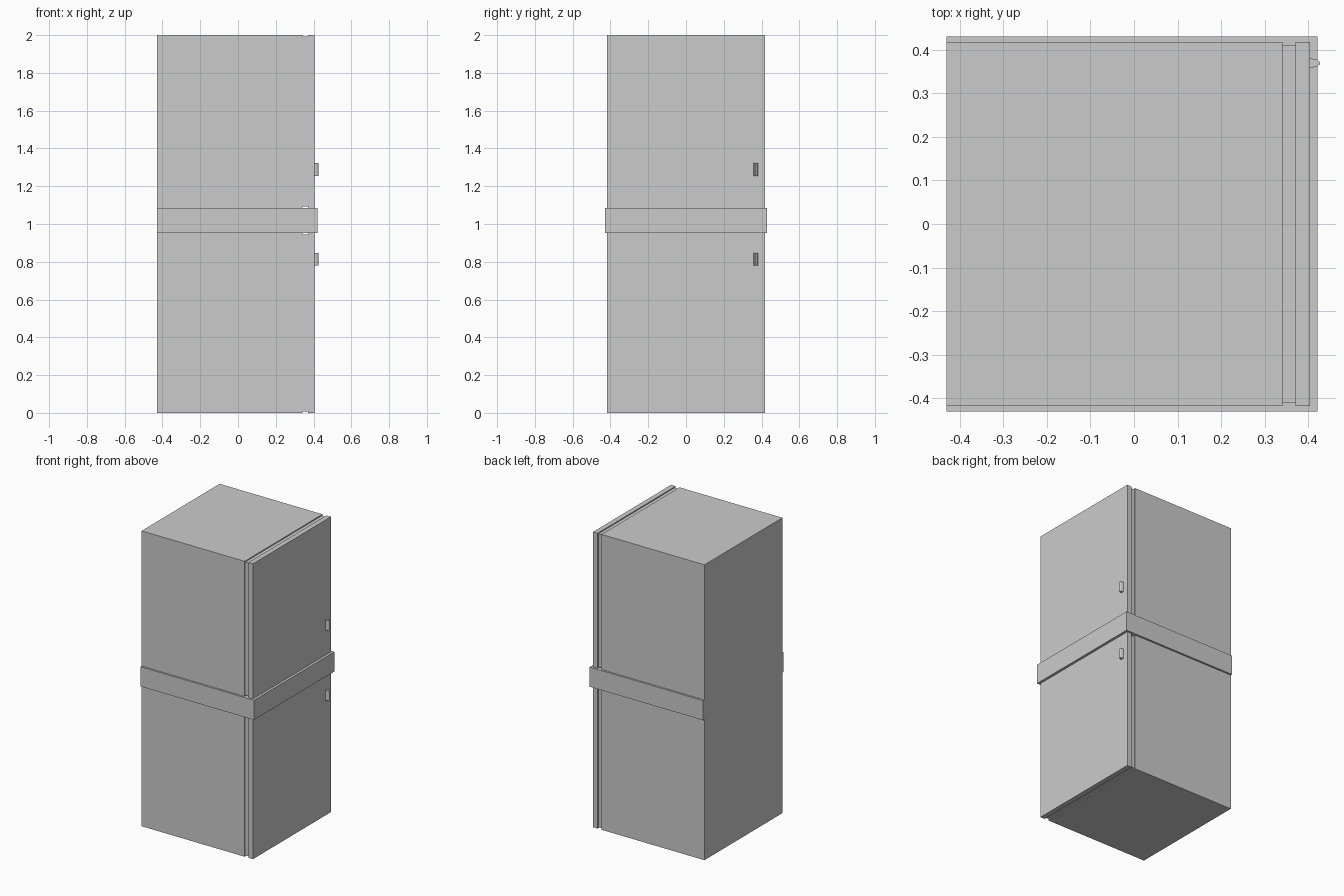
import bpy, bmesh

if "Cube" in bpy.data.objects:
    bpy.data.objects.remove(bpy.data.objects["Cube"])


def prism(name, profile, z0, z1):
    """Extrude an xy outline from z0 up to z1."""
    bm = bmesh.new()
    face = bm.faces.new([bm.verts.new((x, y, z0)) for x, y in profile])
    ext = bmesh.ops.extrude_face_region(bm, geom=[face])
    verts = [g for g in ext["geom"] if isinstance(g, bmesh.types.BMVert)]
    bmesh.ops.translate(bm, verts=verts, vec=(0, 0, z1 - z0))
    bmesh.ops.recalc_face_normals(bm, faces=bm.faces)
    mesh = bpy.data.meshes.new(name)
    bm.to_mesh(mesh)
    bm.free()
    obj = bpy.data.objects.new(name, mesh)
    bpy.context.collection.objects.link(obj)
    return obj


def box(name, x0, x1, half_y, z0, z1):
    return prism(name, [(x0, -half_y), (x1, -half_y), (x1, half_y), (x0, half_y)], z0, z1)


BACK, BODY_FRONT, SEAL_FRONT, DOOR_FRONT = -0.43, 0.341, 0.37, 0.404
BAND_LOW, BAND_HIGH = 0.952, 1.085
INSET = 0.007

# Cabinet body, and the band wrapping its sides and door side
box("cabinet_body", BACK, BODY_FRONT, 0.417, 0, 2)
box("middle_band", BACK, 0.421, 0.43, BAND_LOW, BAND_HIGH)

# Tapered pull, outline seen from above
pull = [(DOOR_FRONT, 0.358), (0.419, 0.361), (0.425, 0.365), (0.427, 0.369),
        (0.425, 0.373), (0.419, 0.377), (DOOR_FRONT, 0.380)]

# Each door has a recessed seal behind it and a pull near the band
for side, z0, z1, pull_z in (("lower", 0, BAND_LOW, 0.78), ("upper", BAND_HIGH, 2, 1.255)):
    box(side + "_door", SEAL_FRONT, DOOR_FRONT, 0.417, z0, z1)
    box(side + "_door_seal", BODY_FRONT, SEAL_FRONT, 0.417 - INSET, z0 + INSET, z1 - INSET)
    prism(side + "_door_pull", pull, pull_z, pull_z + 0.067)
